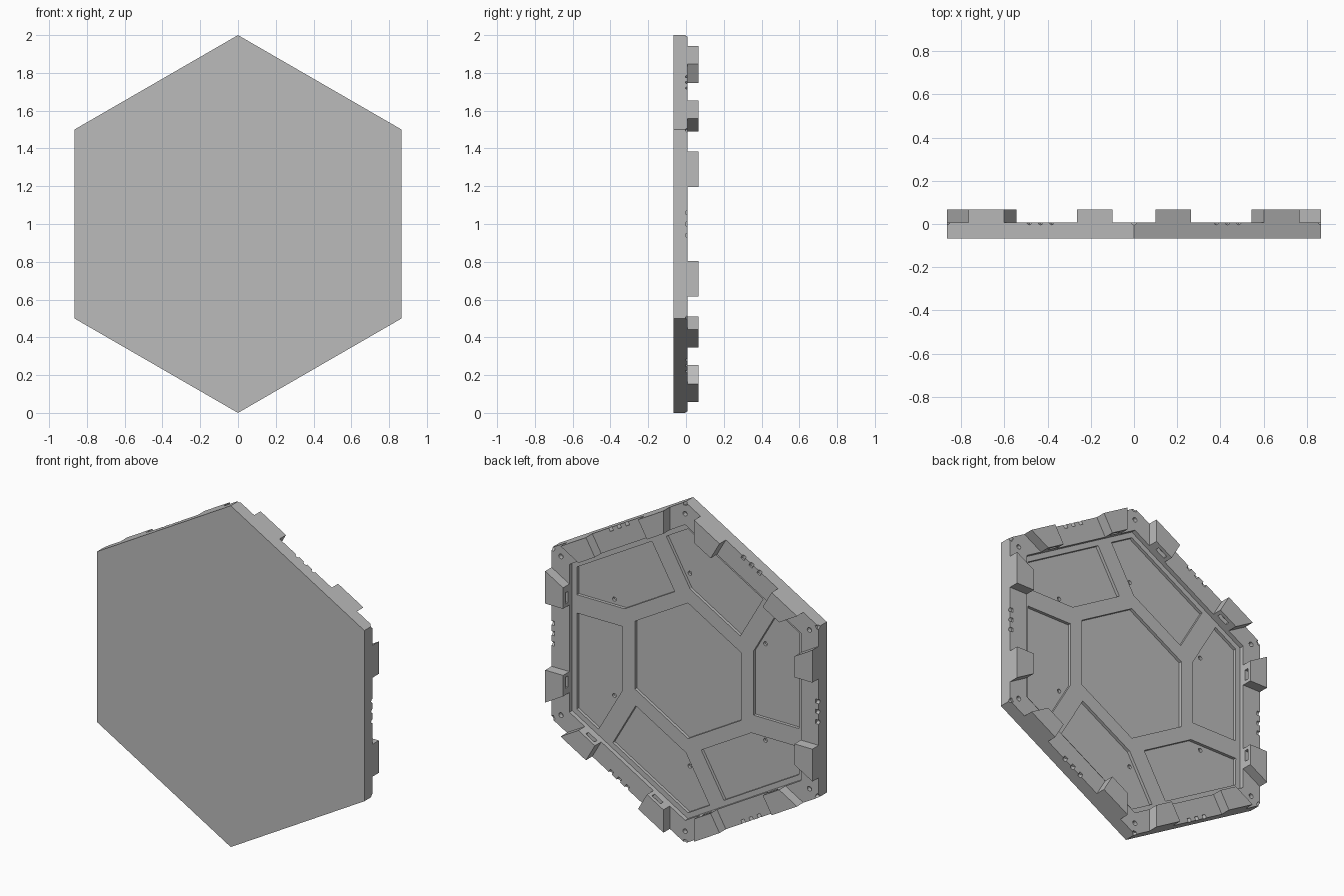
import bpy, bmesh
from math import cos, sin, pi, radians
from mathutils import Matrix

cube = bpy.data.objects.get("Cube")
if cube:
    bpy.data.objects.remove(cube, do_unlink=True)

# Depth levels along y, front to back
FRONT, PANEL, FLOOR, RIM, TOP = -0.067, -0.036, -0.018, 0.008, 0.067
APOTHEM = cos(pi / 6)
INNER = 0.75
SIDES = [radians(60 * k) for k in range(6)]
CORNERS = [a + radians(30) for a in SIDES]

grey = bpy.data.materials.new("plain_grey")
grey.use_nodes = True
grey.diffuse_color = (0.5, 0.5, 0.5, 1)
grey.node_tree.nodes["Principled BSDF"].inputs["Base Color"].default_value = (0.5, 0.5, 0.5, 1)


def turned(a, n, s):
    """Point n outward and s along the side whose normal is at angle a."""
    return n * cos(a) - s * sin(a), n * sin(a) + s * cos(a) + 1


def prism(bm, outline, y0, y1):
    low = [bm.verts.new((x, y0, z)) for x, z in outline]
    high = [bm.verts.new((x, y1, z)) for x, z in outline]
    bm.faces.new(low)
    bm.faces.new(high)
    for i in range(len(low)):
        j = (i + 1) % len(low)
        bm.faces.new((low[i], low[j], high[j], high[i]))


def hexagon(radius):
    return [turned(a, radius, 0) for a in CORNERS]


def disc(a, distance, radius, sides=12):
    return [turned(a, distance + radius * cos(2 * pi * i / sides),
                   radius * sin(2 * pi * i / sides)) for i in range(sides)]


def finish(name, bm):
    bmesh.ops.recalc_face_normals(bm, faces=bm.faces)
    mesh = bpy.data.meshes.new(name)
    bm.to_mesh(mesh)
    bm.free()
    mesh.materials.append(grey)
    obj = bpy.data.objects.new(name, mesh)
    bpy.context.collection.objects.link(obj)
    return obj


def carve(obj, bm):
    """Cut the shapes in bm out of obj, then drop the cutter."""
    cutter = finish("cutter", bm)
    cutter.hide_render = True
    mod = obj.modifiers.new("cut", "BOOLEAN")
    mod.operation = "DIFFERENCE"
    mod.solver = "EXACT"
    mod.object = cutter
    graph = bpy.context.evaluated_depsgraph_get()
    mesh = bpy.data.meshes.new_from_object(obj.evaluated_get(graph))
    obj.modifiers.clear()
    obj.data = mesh
    bpy.data.objects.remove(cutter, do_unlink=True)


# Hexagonal plate
bm = bmesh.new()
prism(bm, hexagon(1), FRONT, RIM)
plate = finish("hex_plate", bm)

# Wide recess inside the rim
bm = bmesh.new()
prism(bm, hexagon(INNER / APOTHEM), FLOOR, TOP)
carve(plate, bm)

# Sunken centre panel and six panels turning around it
bm = bmesh.new()
prism(bm, hexagon(0.397), PANEL, RIM)
panel = [(0.72, 0.146), (0.425, 0.146), (0.425, -0.229), (0.58, -0.497), (0.72, -0.416)]
for a in SIDES:
    prism(bm, [turned(a, n, s) for n, s in panel], PANEL, RIM)
carve(plate, bm)

# Screw holes in the panels and rim corners
bm = bmesh.new()
for a in CORNERS:
    prism(bm, disc(a, 0.565, 0.012), PANEL - 0.015, RIM)
    prism(bm, disc(a, 0.93, 0.014), FLOOR, TOP)
carve(plate, bm)

# Small round notches on the outer edge of the rim
bm = bmesh.new()
notches = [(a, APOTHEM, s) for a in SIDES for s in (-0.06, 0, 0.06)]
notches += [(a, 1, 0) for a in CORNERS]
for a, n, s in notches:
    x, z = turned(a, n, s)
    place = Matrix.Translation((x, RIM, z)) @ Matrix.Rotation(pi / 2 - a, 4, "Y")
    bmesh.ops.create_cone(bm, cap_ends=True, segments=12, radius1=0.012,
                          radius2=0.012, depth=0.04, matrix=place)
carve(plate, bm)

# Two raised clips on each side, their outer ends parallel to the corner line
bm = bmesh.new()
slots = bmesh.new()
clip = [(APOTHEM, 0.195), (APOTHEM, 0.385), (INNER, 0.318), (INNER, 0.195)]
slot = [(INNER - 0.02, 0.215), (INNER - 0.02, 0.28), (INNER + 0.025, 0.28), (INNER + 0.025, 0.215)]
for a in SIDES:
    for side in (-1, 1):
        prism(bm, [turned(a, n, s * side) for n, s in clip], RIM - 0.002, TOP)
        prism(slots, [turned(a, n, s * side) for n, s in slot], 0.022, 0.046)
clips = finish("edge_clips", bm)
carve(clips, slots)
